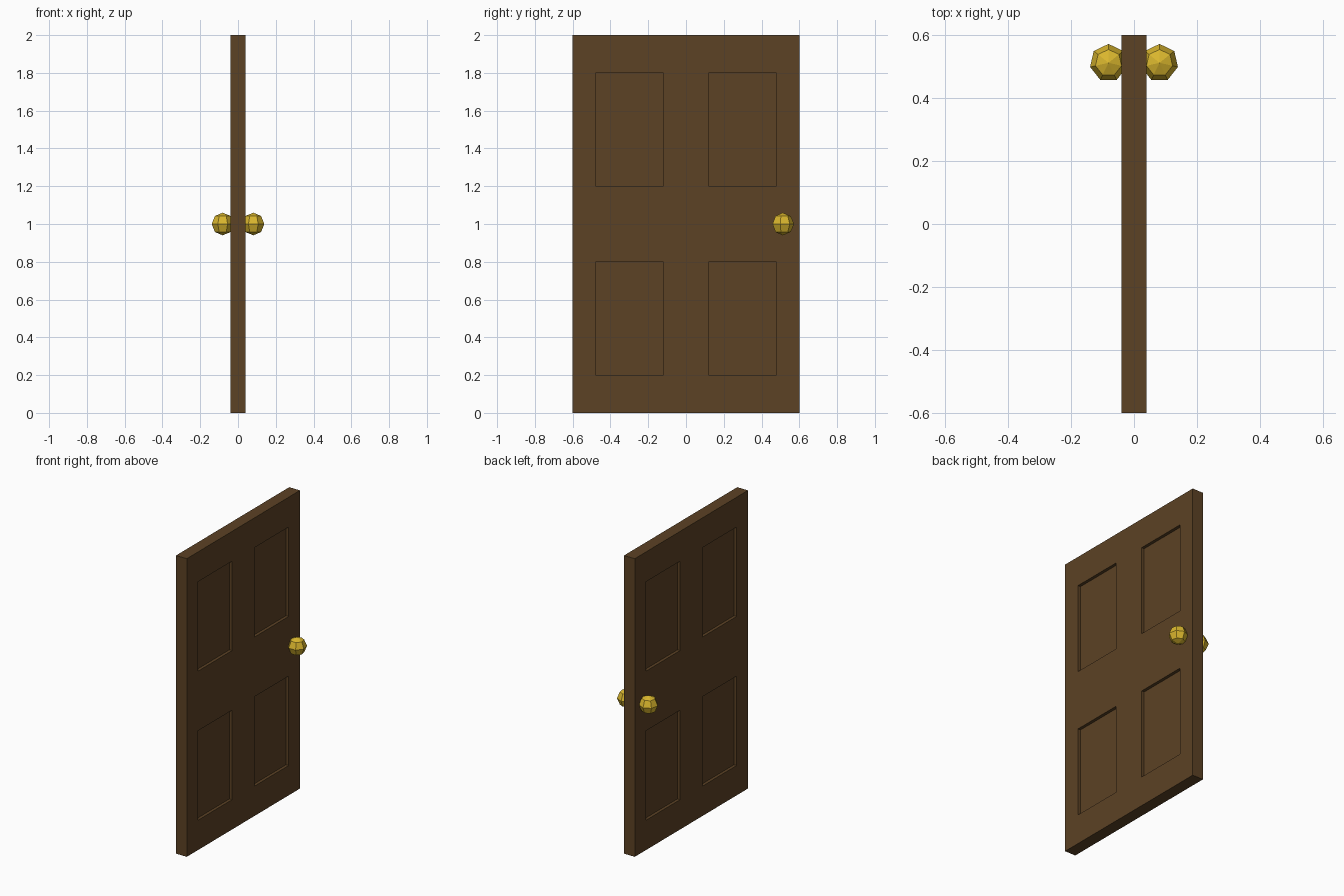
import bpy, bmesh, math
from mathutils import Matrix, Vector

if "Cube" in bpy.data.objects:
    bpy.data.objects.remove(bpy.data.objects["Cube"], do_unlink=True)


def material(name, rgb):
    mat = bpy.data.materials.new(name)
    mat.use_nodes = True
    mat.diffuse_color = (*rgb, 1)
    mat.node_tree.nodes["Principled BSDF"].inputs["Base Color"].default_value = (*rgb, 1)
    return mat


def add_object(name, bm, mat):
    mesh = bpy.data.meshes.new(name)
    bm.to_mesh(mesh)
    bm.free()
    mesh.materials.append(mat)
    obj = bpy.data.objects.new(name, mesh)
    bpy.context.collection.objects.link(obj)
    return obj


wood = material("dark brown wood", (0.107, 0.054, 0.018))
brass = material("golden brass", (0.7, 0.47, 0.027))

THICKNESS, WIDTH, HEIGHT = 0.08, 1.2, 2.0
RECESS = 0.02
PANEL_Y = (0.12, 0.48)
PANEL_Z = ((0.2, 0.8), (1.2, 1.8))

# Door slab, cut into a grid along the panel borders
bm = bmesh.new()
bmesh.ops.create_cube(bm, size=1, matrix=Matrix.Translation((0, 0, HEIGHT / 2))
                      @ Matrix.Diagonal((THICKNESS, WIDTH, HEIGHT, 1)))
cuts = [((0, s * y, 0), (0, 1, 0)) for y in PANEL_Y for s in (-1, 1)]
cuts += [((0, 0, z), (0, 0, 1)) for pair in PANEL_Z for z in pair]
for point, normal in cuts:
    bmesh.ops.bisect_plane(bm, geom=bm.verts[:] + bm.edges[:] + bm.faces[:],
                           plane_co=point, plane_no=normal)


# Four sunken panels on each broad side
def is_panel(face):
    c = face.calc_center_median()
    return (abs(face.normal.x) > 0.9
            and PANEL_Y[0] < abs(c.y) < PANEL_Y[1]
            and any(low < c.z < high for low, high in PANEL_Z))


bm.normal_update()
panels = [f for f in bm.faces if is_panel(f)]
for face in bmesh.ops.extrude_discrete_faces(bm, faces=panels)["faces"]:
    side = math.copysign(1, face.calc_center_median().x)
    bmesh.ops.translate(bm, verts=face.verts[:], vec=Vector((-side * RECESS, 0, 0)))
bmesh.ops.remove_doubles(bm, verts=bm.verts[:], dist=0.0001)
bmesh.ops.recalc_face_normals(bm, faces=bm.faces[:])
add_object("door_slab", bm, wood)

# Faceted knobs, one on each side, with a corner pointing to the door edge
for name, side in (("left_knob", 1), ("right_knob", -1)):
    bm = bmesh.new()
    bmesh.ops.create_uvsphere(bm, u_segments=7, v_segments=4, radius=0.06)
    tip = max((v.co for v in bm.verts if abs(v.co.z) < 0.001), key=lambda co: co.y)
    turn = math.pi / 2 - math.atan2(tip.y, tip.x)
    bmesh.ops.rotate(bm, verts=bm.verts[:], cent=(0, 0, 0),
                     matrix=Matrix.Rotation(turn, 3, "Z"))
    knob = add_object(name, bm, brass)
    knob.location = (side * 0.081, 0.512, 1.0)
